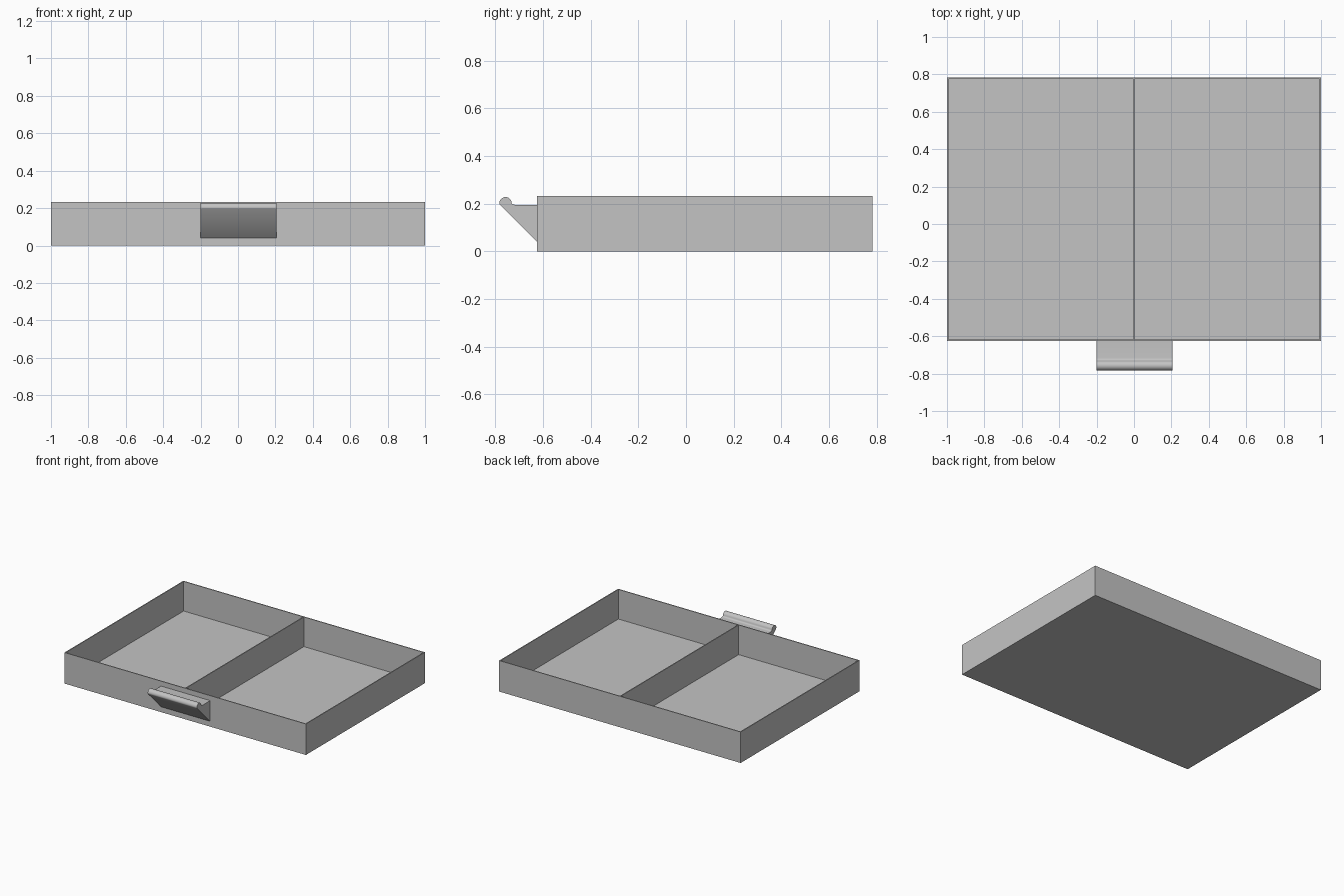
import bpy, bmesh
from math import sin, cos, radians
from mathutils import Vector

cube = bpy.data.objects.get("Cube")
if cube:
    bpy.data.objects.remove(cube, do_unlink=True)

FRONT, BACK, HEIGHT, WALL = -0.625, 0.782, 0.232, 0.01

grey = bpy.data.materials.new("plain_grey")
grey.use_nodes = True
colour = (0.55, 0.55, 0.55, 1)
grey.diffuse_color = colour
for node in grey.node_tree.nodes:
    if node.type == 'BSDF_PRINCIPLED':
        node.inputs["Base Color"].default_value = colour


def finish(bm, name):
    bmesh.ops.recalc_face_normals(bm, faces=bm.faces)
    mesh = bpy.data.meshes.new(name)
    bm.to_mesh(mesh)
    bm.free()
    mesh.materials.append(grey)
    obj = bpy.data.objects.new(name, mesh)
    bpy.context.collection.objects.link(obj)
    return obj


# Tray: a block split down the middle, with a pocket sunk into each half
bm = bmesh.new()
bmesh.ops.create_cube(bm, size=1)
for v in bm.verts:
    v.co = Vector((v.co.x * 2,
                   v.co.y * (BACK - FRONT) + (BACK + FRONT) / 2,
                   (v.co.z + 0.5) * HEIGHT))
bmesh.ops.bisect_plane(bm, geom=bm.verts[:] + bm.edges[:] + bm.faces[:],
                       plane_co=(0, 0, 0), plane_no=(1, 0, 0))
bm.normal_update()
pockets = [f for f in bm.faces if f.normal.z > 0.9]
bmesh.ops.inset_individual(bm, faces=pockets, thickness=WALL)
# Narrow the divider to the same thickness as the outer walls
for f in pockets:
    for v in f.verts:
        if abs(v.co.x) < 0.1:
            v.co.x *= 0.5
bm.normal_update()
bmesh.ops.inset_individual(bm, faces=pockets, thickness=0, depth=WALL - HEIGHT)
finish(bm, "divided_tray")

# Handle: wedge bracket with a rounded bead along its front lip
profile = [(FRONT, 0.04), (-0.781, 0.196)]
for angle in range(180, -1, -15):
    a = radians(angle)
    profile.append((-0.757 + 0.026 * cos(a), 0.202 + 0.026 * sin(a)))
profile += [(-0.728, 0.198), (-0.722, 0.196), (-0.713, 0.195), (FRONT, 0.195)]
bm = bmesh.new()
side = bm.faces.new([bm.verts.new((-0.2, y, z)) for y, z in profile])
ext = bmesh.ops.extrude_face_region(bm, geom=[side], use_keep_orig=True)
bmesh.ops.translate(bm, vec=(0.407, 0, 0),
                    verts=[e for e in ext["geom"] if isinstance(e, bmesh.types.BMVert)])
handle = finish(bm, "front_handle")
bpy.ops.object.select_all(action='DESELECT')
handle.select_set(True)
bpy.context.view_layer.objects.active = handle
bpy.ops.object.shade_smooth_by_angle(angle=radians(35))
